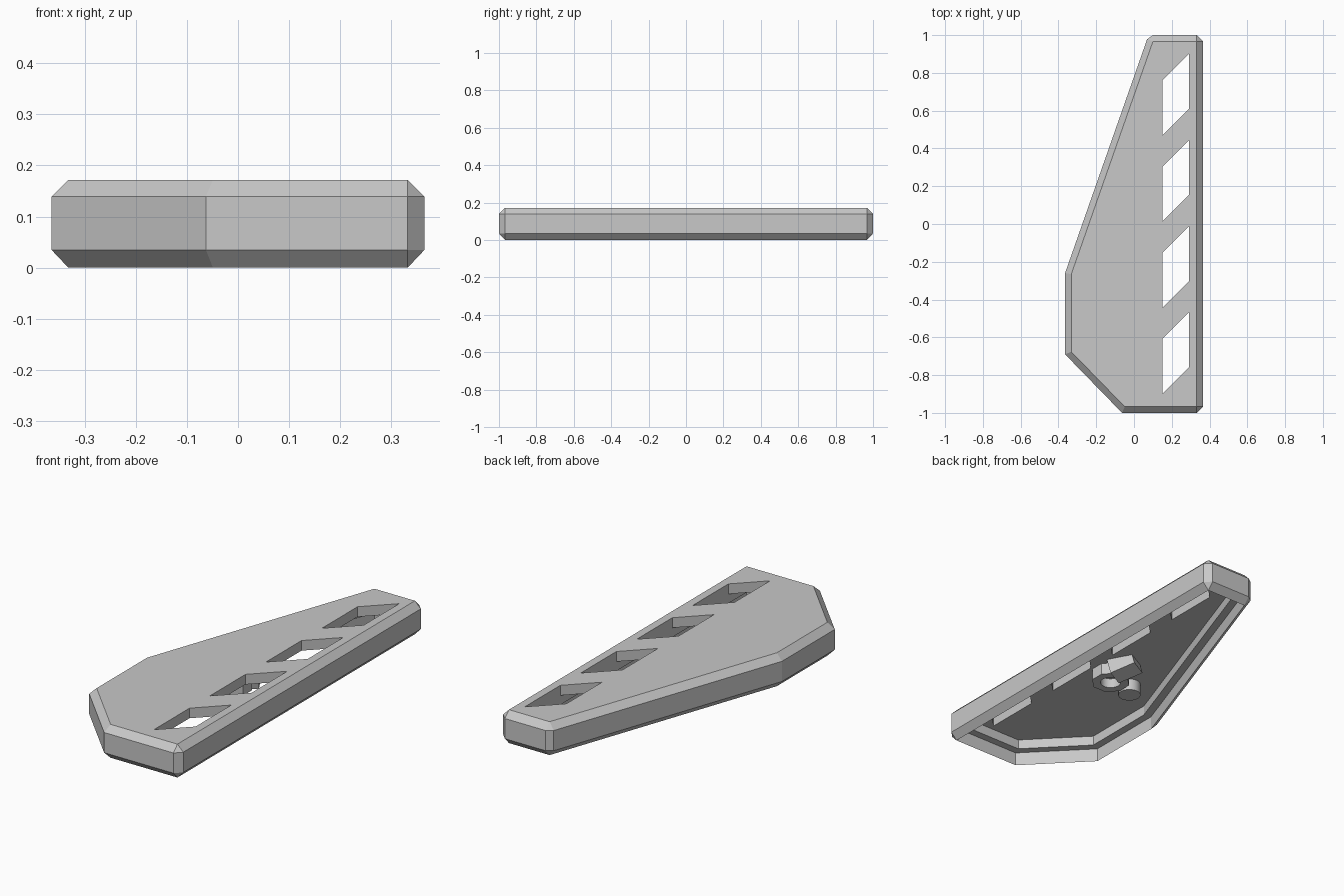
import bpy, bmesh, math
from mathutils import Vector, Matrix

cube = bpy.data.objects.get("Cube")
if cube:
    bpy.data.objects.remove(cube, do_unlink=True)

grey = bpy.data.materials.new("plain_grey")
grey.use_nodes = True
grey.diffuse_color = (0.58, 0.58, 0.58, 1)
grey.node_tree.nodes["Principled BSDF"].inputs["Base Color"].default_value = (0.58, 0.58, 0.58, 1)

BEVEL, LEDGE = 0.033, 0.04
HEIGHT, CEILING, STEP = 0.172, 0.12, 0.07

# Plan outline, counter-clockwise, before its corners are cut
corners = [Vector(p) for p in ((0.365, -1), (0.365, 1), (0.077, 1),
                               (-0.365, -0.26), (-0.365, -0.69), (-0.063, -1))]


def add_object(name, bm):
    bmesh.ops.recalc_face_normals(bm, faces=bm.faces)
    mesh = bpy.data.meshes.new(name)
    bm.to_mesh(mesh)
    bm.free()
    mesh.materials.append(grey)
    obj = bpy.data.objects.new(name, mesh)
    bpy.context.collection.objects.link(obj)
    return obj


def loft(bm, rings):
    """Skin a stack of (points, z) rings and cap both ends."""
    loops = [[bm.verts.new((p.x, p.y, z)) for p in pts] for pts, z in rings]
    for a, b in zip(loops, loops[1:]):
        for i in range(len(a)):
            j = (i + 1) % len(a)
            bm.faces.new((a[i], a[j], b[j], b[i]))
    bm.faces.new(loops[0][::-1])
    bm.faces.new(loops[-1])
    bmesh.ops.remove_doubles(bm, verts=bm.verts, dist=0.0005)


def outlines():
    """Outer outline with cut corners, and matching bevel and ledge insets."""
    outer, rim, ledge = [], [], []
    for i, p in enumerate(corners):
        d1 = (p - corners[i - 1]).normalized()
        d2 = (corners[(i + 1) % len(corners)] - p).normalized()
        n1, n2 = Vector((-d1.y, d1.x)), Vector((-d2.y, d2.x))
        miter = (n1 + n2) / (1 + n1.dot(n2))
        inner = p + miter * BEVEL
        sharp = n1.dot(n2) < 0.5
        feet = [inner - n1 * BEVEL, inner - n2 * BEVEL] if sharp else [p]
        for foot in feet:
            outer.append(foot)
            rim.append(inner)
            ledge.append(p + miter * (BEVEL + LEDGE))
    return outer, rim, ledge


def cut(target, cutter):
    """Apply a boolean difference and discard the cutter."""
    cutter.hide_render = True
    mod = target.modifiers.new("cut", "BOOLEAN")
    mod.operation, mod.solver, mod.object = "DIFFERENCE", "EXACT", cutter
    deps = bpy.context.evaluated_depsgraph_get()
    mesh = bpy.data.meshes.new_from_object(target.evaluated_get(deps))
    target.modifiers.clear()
    target.data = mesh
    bpy.data.objects.remove(cutter, do_unlink=True)


# Hollow bevelled shell, open underneath, with a stepped inner rim
outer, rim, ledge = outlines()
bm = bmesh.new()
loft(bm, [(ledge, CEILING), (ledge, STEP), (rim, STEP), (rim, 0),
          (outer, 0.035), (outer, HEIGHT - BEVEL), (rim, HEIGHT)])
shell = add_object("shell", bm)

# Four slanted slots along the straight side
bm = bmesh.new()
slot = [(0.15, -0.215), (0.29, -0.075), (0.29, 0.215), (0.15, 0.075)]
for k in range(4):
    y = (k - 1.5) * 0.456
    part = bmesh.new()
    loft(part, [([Vector((a, b + y)) for a, b in slot], z) for z in (0.09, 0.3)])
    temp = bpy.data.meshes.new("slot")
    part.to_mesh(temp)
    part.free()
    bm.from_mesh(temp)
    bpy.data.meshes.remove(temp)
cut(shell, add_object("slot_cutter", bm))


def circle(x, y, r, n, turn=0):
    return [Vector((x + r * math.cos(turn + math.tau * i / n),
                    y + r * math.sin(turn + math.tau * i / n))) for i in range(n)]


def post(name, pts, low, high=CEILING + 0.01):
    bm = bmesh.new()
    loft(bm, [(pts, low), (pts, high)])
    return add_object(name, bm)


# Fixings hanging inside the shell: bored boss, round peg and tilted block
boss = post("bored_boss", circle(0.05, -0.12, 0.095, 8, math.pi / 8), 0.06)
cut(boss, post("bore_cutter", circle(0.05, -0.12, 0.05, 24), 0.02, 0.11))
peg = post("round_peg", circle(-0.1, -0.155, 0.055, 24), 0.06)

bm = bmesh.new()
bmesh.ops.create_cube(bm, size=1)
bmesh.ops.scale(bm, vec=(0.11, 0.13, 0.08), verts=bm.verts)
bmesh.ops.transform(bm, verts=bm.verts, matrix=Matrix.Translation((0.06, 0.0, 0.095))
                    @ Matrix.Rotation(0.5, 4, "Z") @ Matrix.Rotation(0.25, 4, "X"))
block = add_object("tilted_block", bm)

# Smooth only the round sides
for obj in (boss, peg):
    bpy.ops.object.select_all(action="DESELECT")
    obj.select_set(True)
    bpy.context.view_layer.objects.active = obj
    bpy.ops.object.shade_smooth_by_angle(angle=math.radians(30))
